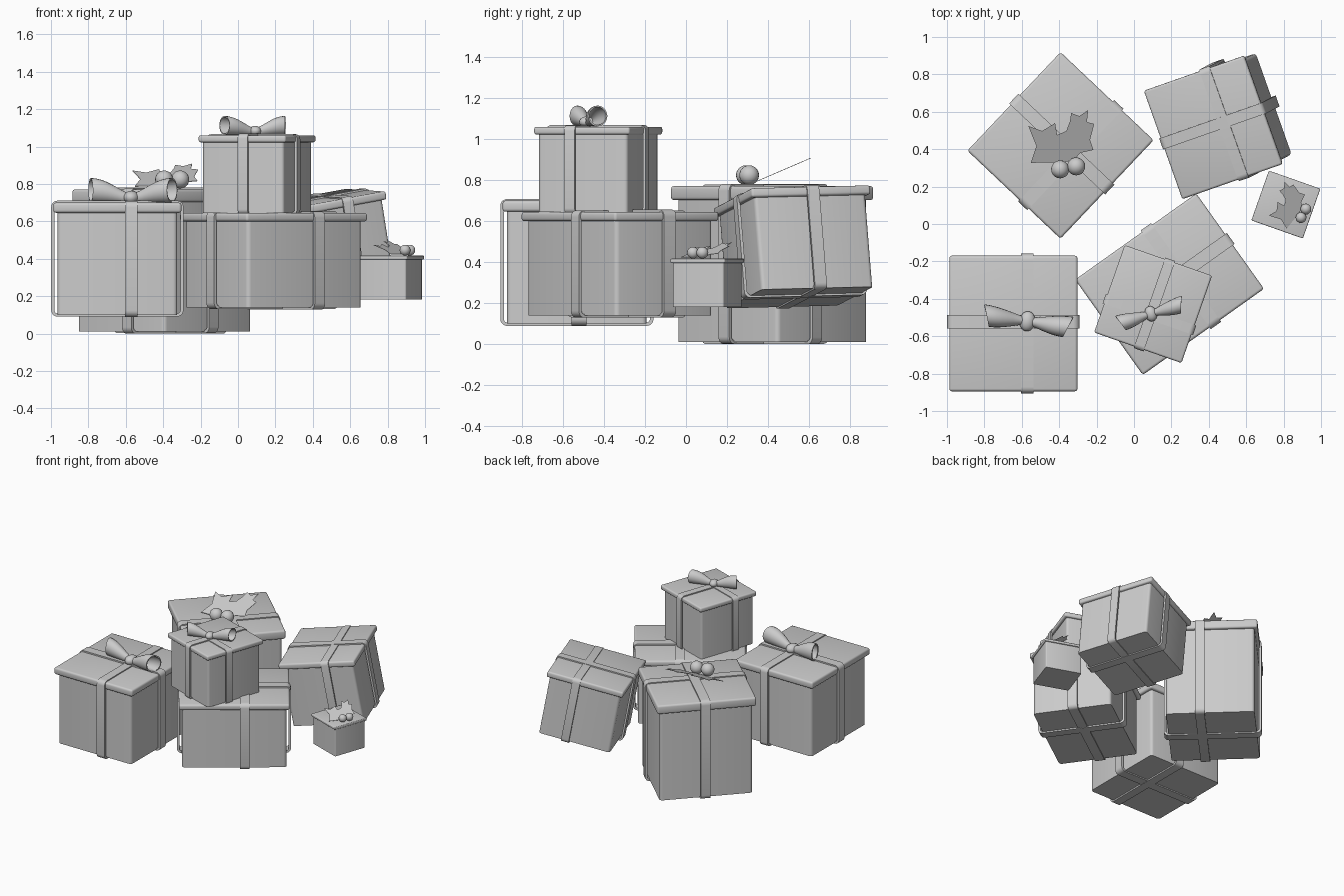
import bpy, bmesh, math
from mathutils import Matrix, Vector

if "Cube" in bpy.data.objects:
    bpy.data.objects.remove(bpy.data.objects["Cube"])

paper = bpy.data.materials.new("plain_grey")
paper.diffuse_color = (0.6, 0.6, 0.6, 1)
paper.use_nodes = True
paper.node_tree.nodes["Principled BSDF"].inputs["Base Color"].default_value = paper.diffuse_color


def finish(name, bm, matrix):
    bmesh.ops.recalc_face_normals(bm, faces=bm.faces)
    me = bpy.data.meshes.new(name)
    bm.to_mesh(me)
    bm.free()
    me.materials.append(paper)
    ob = bpy.data.objects.new(name, me)
    bpy.context.collection.objects.link(ob)
    ob.matrix_world = matrix
    bpy.ops.object.select_all(action='DESELECT')
    ob.select_set(True)
    bpy.context.view_layer.objects.active = ob
    bpy.ops.object.shade_smooth_by_angle(angle=math.radians(40))
    return ob


def block(name, w, d, z0, z1, bevel, matrix, upright_only=False):
    """Box with rounded edges."""
    bm = bmesh.new()
    bmesh.ops.create_cube(bm, size=1)
    for v in bm.verts:
        v.co = Vector((v.co.x * w, v.co.y * d, z0 + (v.co.z + 0.5) * (z1 - z0)))
    edges = [e for e in bm.edges if not upright_only
             or abs(e.verts[0].co.z - e.verts[1].co.z) > 1e-4]
    bmesh.ops.bevel(bm, geom=edges, offset=bevel, segments=3, profile=0.5, affect='EDGES')
    finish(name, bm, matrix)


def rounded(half, z0, z1, r):
    """Rounded rectangle outline as (across, z) points."""
    pts = []
    for cx, cz, a0 in ((half - r, z1 - r, 0), (r - half, z1 - r, 90),
                       (r - half, z0 + r, 180), (half - r, z0 + r, 270)):
        for k in range(6):
            a = math.radians(a0 + 18 * k)
            pts.append((cx + r * math.cos(a), cz + r * math.sin(a)))
    return pts


def ribbon(name, half, z0, z1, width, thick, offset, along_y, matrix):
    """Closed flat band running all round the box."""
    outer = rounded(half, z0, z1, thick * 2)
    inner = rounded(half - thick, z0 + thick, z1 - thick, thick)
    bm = bmesh.new()

    def ring(pts, side):
        s = offset + side * width / 2
        return [bm.verts.new((s, p, z) if along_y else (p, s, z)) for p, z in pts]
    rings = [ring(outer, -1), ring(outer, 1), ring(inner, 1), ring(inner, -1)]
    n = len(outer)
    for a, b in zip(rings, rings[1:] + rings[:1]):
        for i in range(n):
            j = (i + 1) % n
            bm.faces.new((a[i], a[j], b[j], b[i]))
    finish(name, bm, matrix)


def gift(name, w, d, h, matrix, s=1.0, ribbons=True):
    """Box body, overhanging lid and two crossing ribbons."""
    lid = h * 0.09
    block(name + "_body", w - 0.045 * s, d - 0.045 * s, 0, h - lid * 0.5,
          0.022 * s, matrix, True)
    block(name + "_lid", w, d, h - lid, h, 0.014 * s, matrix)
    if ribbons:
        t = 0.017 * s
        ribbon(name + "_ribbon_lengthwise", d / 2 + 0.011 * s, -0.011 * s, h + 0.008 * s,
               0.068 * s, t, 0.075 * s, True, matrix)
        ribbon(name + "_ribbon_crosswise", w / 2 + 0.011 * s, -0.009 * s, h + 0.011 * s,
               0.072 * s, t, 0.01 * s, False, matrix)


def bow(name, matrix):
    """Two open flared loops and a round knot."""
    n, m = 20, 7
    for label, sign in (("left", -1), ("right", 1)):
        bm = bmesh.new()
        stations = [(k / m, 0.0) for k in range(m + 1)]
        stations += [(k / m, 0.009) for k in range(m, 0, -1)]
        rings = []
        for t, inset in stations:
            f = math.sin(t * math.pi / 2) ** 1.2
            hz, hy = 0.026 + 0.04 * f, 0.022 + 0.036 * f
            x = 0.02 + 0.20 * t
            rings.append([])
            for i in range(n):
                a = 2 * math.pi * i / n
                lean = 0.02 * t * math.cos(a)
                rings[-1].append(bm.verts.new((sign * (x + lean), (hy - inset) * math.cos(a),
                                               hz + (hz - inset) * math.sin(a))))
        for a, b in zip(rings, rings[1:]):
            for i in range(n):
                j = (i + 1) % n
                bm.faces.new((a[i], a[j], b[j], b[i]))
        bm.faces.new(rings[0])
        bm.faces.new(rings[-1])
        finish(name + "_loop_" + label, bm, matrix)
    bm = bmesh.new()
    bmesh.ops.create_uvsphere(bm, u_segments=20, v_segments=12, radius=1)
    for v in bm.verts:
        v.co = Vector((v.co.x * 0.042, v.co.y * 0.054, 0.028 + v.co.z * 0.036))
    finish(name + "_knot", bm, matrix)


# Jagged holly outline, relative to the middle of the berries
LEAF = [(-.03, .03), (-.2, .027), (-.17, .117), (-.213, .224), (-.139, .197),
        (-.07, .24), (-.059, .176), (-.01, .197), (.01, .25), (.016, .293),
        (.06, .277), (.107, .309), (.1, .245), (.139, .235), (.117, .15),
        (.135, .096), (.064, .08), (.03, .04)]


def holly(name, matrix):
    """Tilted leaf sheet with two berries."""
    bm = bmesh.new()
    bm.faces.new([bm.verts.new((x, y, 0.01 + 0.43 * (y - 0.02))) for x, y in LEAF])
    ext = bmesh.ops.extrude_face_region(bm, geom=bm.faces[:])
    for v in ext["geom"]:
        if isinstance(v, bmesh.types.BMVert):
            v.co.z += 0.003
    finish(name + "_leaf", bm, matrix)
    for i, (x, y) in enumerate(((-0.043, -0.008), (0.043, 0.008))):
        bm = bmesh.new()
        bmesh.ops.create_uvsphere(bm, u_segments=20, v_segments=12, radius=0.048,
                                  matrix=Matrix.Translation((x, y, 0.052)))
        finish(f"{name}_berry_{i + 1}", bm, matrix)


def place(x, y, z, deg=0.0, s=1.0):
    return (Matrix.Translation((x, y, z)) @ Matrix.Rotation(math.radians(deg), 4, 'Z')
            @ Matrix.Scale(s, 4))


# Front left gift with bow
gift("front_left_gift", 0.685, 0.725, 0.60, place(-0.645, -0.532, 0.10))
bow("front_left_bow", place(-0.57, -0.52, 0.70, -8))

# Tall back left gift with holly
gift("back_left_gift", 0.685, 0.725, 0.76, place(-0.393, 0.42, 0.011, -43.4))
holly("back_left_holly", place(-0.352, 0.30, 0.772))

# Wide middle gift
gift("middle_gift", 0.795, 0.625, 0.505, place(0.19, -0.322, 0.14, 35.4))

# Small gift stacked on the middle one, with bow
gift("stacked_gift", 0.495, 0.495, 0.415, place(0.102, -0.428, 0.645, -109.3), 0.78)
bow("stacked_bow", place(0.09, -0.48, 1.062, 17, 0.77))

# Tiny right gift with holly, no ribbon
gift("tiny_gift", 0.292, 0.282, 0.235, place(0.812, 0.104, 0.182, -19.4), 0.4, False)
holly("tiny_holly", place(0.906, 0.057, 0.415, 50, 0.6))

# Leaning back right gift
ax = Vector((0.93, 0.3255, 0.171)).normalized()
up = ax.cross(Vector((-0.281, 0.96, 0.033))).normalized()
ay = up.cross(ax)
lean = Matrix((ax, ay, up)).transposed().to_4x4()
gift("leaning_gift", 0.575, 0.615, 0.50,
     Matrix.Translation(Vector((0.421, 0.515, 0.72)) - up * 0.50) @ lean, 0.86)
